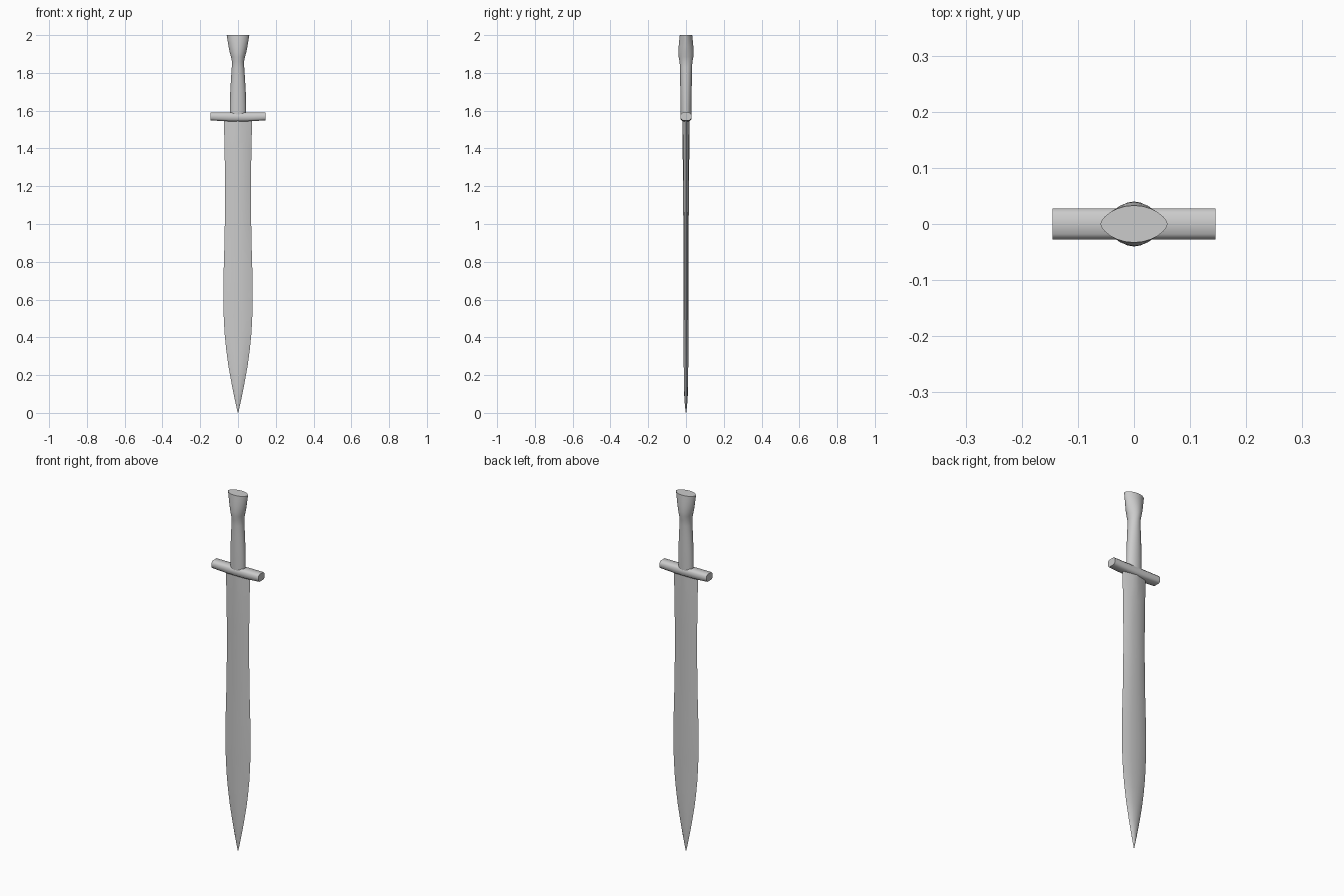
import bpy, bmesh, math

if "Cube" in bpy.data.objects:
    bpy.data.objects.remove(bpy.data.objects["Cube"])


def loft(name, rings, angle=40):
    """Skin a stack of equal-length point rings and cap both ends."""
    bm = bmesh.new()
    loops = [[bm.verts.new(p) for p in ring] for ring in rings]
    for a, b in zip(loops, loops[1:]):
        n = len(a)
        for i in range(n):
            j = (i + 1) % n
            bm.faces.new((a[i], a[j], b[j], b[i]))
    bm.faces.new(loops[0][::-1])
    bm.faces.new(loops[-1])
    bmesh.ops.recalc_face_normals(bm, faces=bm.faces)
    mesh = bpy.data.meshes.new(name)
    bm.to_mesh(mesh)
    bm.free()
    obj = bpy.data.objects.new(name, mesh)
    bpy.context.collection.objects.link(obj)
    bpy.ops.object.select_all(action='DESELECT')
    obj.select_set(True)
    bpy.context.view_layer.objects.active = obj
    bpy.ops.object.shade_smooth_by_angle(angle=math.radians(angle))
    return obj


def blade_ring(z, w, t, s):
    # quarter profile mirrored to a full section; s is the shoulder thickness
    half = [(w, 0), (0.6 * w, s * t), (0.28 * w, (1 + s) / 2 * t), (0, t)]
    top = half + [(-x, y) for x, y in half[-2::-1]]
    return [(x, y, z) for x, y in top + [(x, -y) for x, y in top[-2:0:-1]]]


# Leaf-shaped blade: height, half width, half thickness, shoulder ratio
blade = [(0.0, 0.001, 0.001, 0.7), (0.03, 0.008, 0.005, 0.7),
         (0.08, 0.019, 0.009, 0.75), (0.15, 0.033, 0.011, 0.75),
         (0.25, 0.051, 0.012, 0.75), (0.34, 0.063, 0.012, 0.75),
         (0.42, 0.071, 0.012, 0.75), (0.52, 0.076, 0.0125, 0.75),
         (0.62, 0.078, 0.013, 0.75), (0.75, 0.076, 0.013, 0.75),
         (0.92, 0.071, 0.013, 0.75), (1.08, 0.069, 0.015, 0.75),
         (1.25, 0.069, 0.016, 0.75), (1.40, 0.071, 0.018, 0.75),
         (1.48, 0.073, 0.019, 0.62), (1.56, 0.075, 0.020, 0.5)]
loft("blade", [blade_ring(*b) for b in blade])


# Crossguard: chamfered bar with a gently bowed underside
def guard_ring(x, low):
    h, d, c = 1.59, 0.028, 0.010
    return [(x, -d, low + c), (x, -d, h - c), (x, -d + c, h), (x, d - c, h),
            (x, d, h - c), (x, d, low + c), (x, d - c, low), (x, -d + c, low)]


loft("crossguard", [guard_ring(x / 100, 1.543 + 0.006 * (x / 14.5) ** 2)
                    for x in (-14.5, -10, -5, 0, 5, 10, 14.5)], 50)


# Grip flaring into the pommel: height, half width, half depth, sharpness
def grip_ring(z, w, d, p, n=24):
    ring = []
    for i in range(n):
        a = 2 * math.pi * i / n
        c, s = math.cos(a), math.sin(a)
        ring.append((w * c, d * math.copysign(abs(s) ** p, s), z))
    return ring


grip = [(1.575, 0.043, 0.028, 1), (1.63, 0.043, 0.029, 1),
        (1.70, 0.041, 0.030, 1), (1.77, 0.037, 0.031, 1),
        (1.83, 0.033, 0.032, 1), (1.86, 0.032, 0.034, 1.1),
        (1.885, 0.037, 0.039, 1.2), (1.91, 0.044, 0.040, 1.25),
        (1.94, 0.050, 0.039, 1.3), (1.97, 0.055, 0.036, 1.3),
        (2.0, 0.060, 0.033, 1.3)]
loft("grip_and_pommel", [grip_ring(*g) for g in grip])
